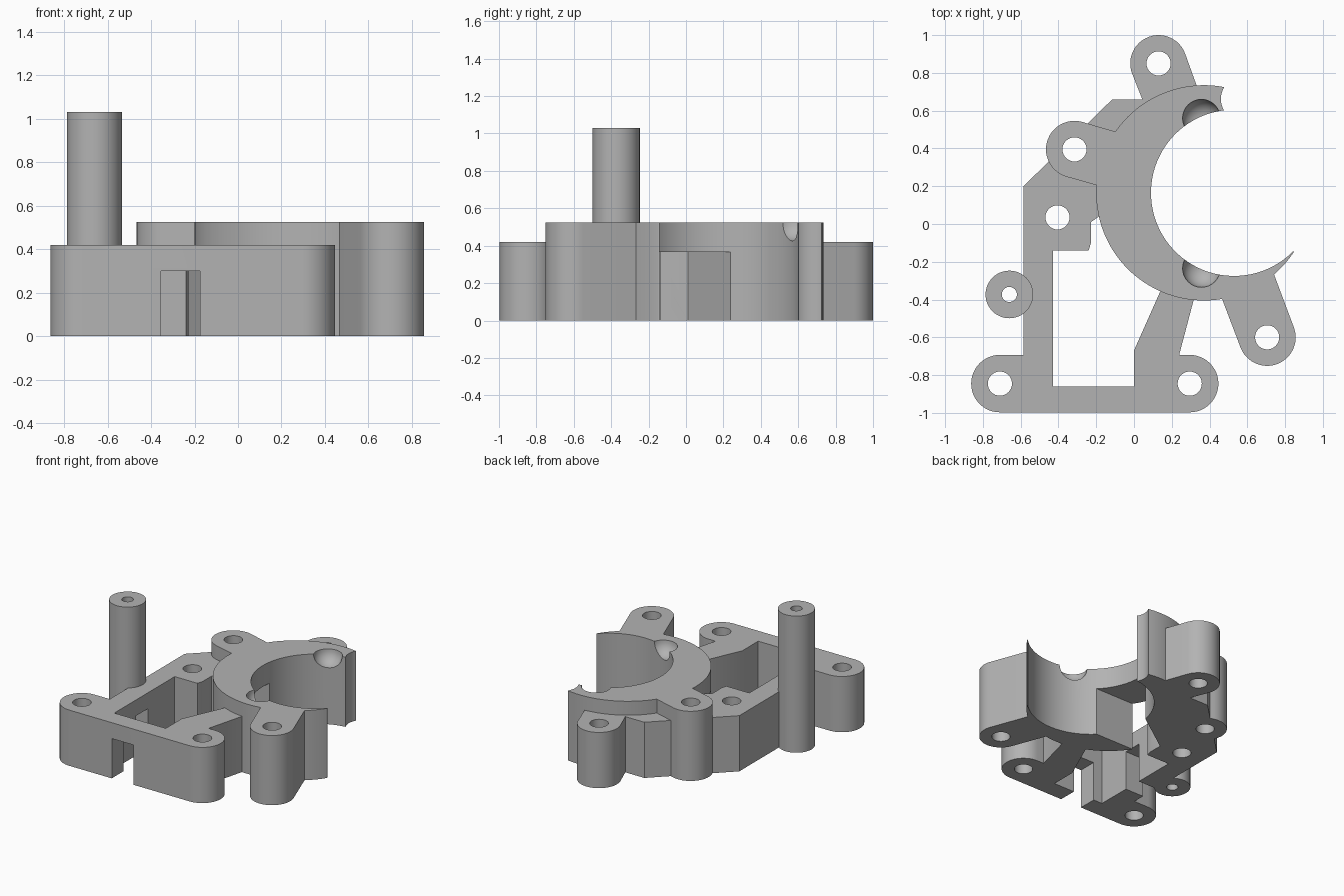
import bpy, bmesh
from math import cos, sin, radians
from mathutils import Matrix

cube = bpy.data.objects.get("Cube")
if cube:
    bpy.data.objects.remove(cube, do_unlink=True)

grey = bpy.data.materials.new("plain grey")
grey.use_nodes = True
grey.diffuse_color = (0.45, 0.45, 0.45, 1)
grey.node_tree.nodes["Principled BSDF"].inputs["Base Color"].default_value = grey.diffuse_color

LOW, HIGH = 0.42, 0.525


def arc(c, r, a0, a1, n=24):
    steps = [radians(a0 + (a1 - a0) * i / n) for i in range(n + 1)]
    return [(c[0] + r * cos(a), c[1] + r * sin(a)) for a in steps]


def circle(c, r, n=48):
    return arc(c, r, 0, 360, n)[:-1]


def rect(x0, x1, y0, y1):
    return [(x0, y0), (x1, y0), (x1, y1), (x0, y1)]


def link(name, bm):
    bmesh.ops.recalc_face_normals(bm, faces=bm.faces)
    mesh = bpy.data.meshes.new(name)
    bm.to_mesh(mesh)
    bm.free()
    mesh.materials.append(grey)
    ob = bpy.data.objects.new(name, mesh)
    bpy.context.collection.objects.link(ob)
    return ob


def prism(name, outline, z0, z1):
    bm = bmesh.new()
    face = bm.faces.new([bm.verts.new((x, y, z0)) for x, y in outline])
    top = bmesh.ops.extrude_face_region(bm, geom=[face])["geom"]
    verts = [v for v in top if isinstance(v, bmesh.types.BMVert)]
    bmesh.ops.translate(bm, verts=verts, vec=(0, 0, z1 - z0))
    return link(name, bm)


def ball(name, centre, r):
    bm = bmesh.new()
    bmesh.ops.create_uvsphere(bm, u_segments=32, v_segments=16, radius=r,
                              matrix=Matrix.Translation(centre))
    return link(name, bm)


def combine(body, other, operation):
    """Apply a boolean and discard the second solid."""
    mod = body.modifiers.new("boolean", 'BOOLEAN')
    mod.operation, mod.solver, mod.object = operation, 'EXACT', other
    graph = bpy.context.evaluated_depsgraph_get()
    result = bpy.data.meshes.new_from_object(body.evaluated_get(graph))
    body.modifiers.clear()
    body.data = result
    bpy.data.objects.remove(other, do_unlink=True)


def add(body, outline, top):
    combine(body, prism("piece", outline, 0, top), 'UNION')


def cut(body, outline, z0=-0.1, z1=1.2):
    combine(body, prism("cutter", outline, z0, z1), 'DIFFERENCE')


# Front bar with rounded ends
left_foot, right_foot = (-0.71, -0.845), (0.295, -0.845)
body = prism("bracket_body",
             arc(left_foot, 0.152, 90, 270) + arc(right_foot, 0.152, -90, 90), 0, LOW)
cut(body, rect(-0.43, 0, -0.86, -0.14))

# Left wall, inner block and angled back plate
add(body, [(-0.585, -0.9), (-0.43, -0.9), (-0.43, -0.14), (-0.24, -0.14),
           (-0.228, -0.1), (-0.228, 0.01), (0, 0.17), (0.1, 0.5), (0.1, 0.66),
           (-0.115, 0.66), (-0.585, 0.2)], LOW)

# Slanted arm from the right foot to the ring
add(body, [(0, -0.9), (0.24, -0.9), (0.24, -0.69), (0.34, -0.31),
           (0.16, -0.31), (0, -0.67)], LOW)

# Back lug, left lug and front right leg, each flaring into the ring
back_lug, left_lug, leg = (0.13, 0.85), (-0.315, 0.395), (0.705, -0.6)
add(body, arc(back_lug, 0.15, 20, 200) + [(0.06, 0.62), (0.365, 0.64)], LOW)
add(body, circle((0.37, 0.165), 0.57, 128), HIGH)
add(body, arc(left_lug, 0.151, 75, 255) + [(0, 0.15), (0, 0.46)], HIGH)
add(body, arc(leg, 0.151, 200, 380) + [(0.735, -0.25), (0.46, -0.38)], HIGH)

# Off-centre bore leaving a crescent, trimmed at both ends
cut(body, circle((0.53, 0.165), 0.44, 128))
cut(body, rect(0.478, 1.1, 0.1, 0.9))
cut(body, circle((0.58, 0.662), 0.12))
cut(body, rect(0.845, 1.1, -0.3, 0.2))

# Ball pockets in the rim
for y in (0.56, -0.235):
    combine(body, ball("pocket", (0.357, y, HIGH), 0.1), 'DIFFERENCE')

# Channel under the ring, front notch and side slot
cut(body, [(-0.228, -0.145), (0.4, -0.145), (0.4, 0.24), (0.1, 0.24),
           (-0.228, 0.01)], -0.1, 0.365)
cut(body, rect(-0.355, -0.175, -1.1, -0.8), -0.1, 0.3)
cut(body, rect(-0.6, -0.4, -0.6, -0.46), -0.1, 0.3)

# Screw holes
for centre in (left_foot, right_foot, back_lug, left_lug, leg, (-0.405, 0.035)):
    cut(body, circle(centre, 0.064, 32))

# Tall standoff post
post = prism("standoff_post", circle((-0.66, -0.373), 0.126), 0, 1.03)
cut(post, circle((-0.66, -0.373), 0.04, 32))

for ob in (body, post):
    bpy.ops.object.select_all(action='DESELECT')
    ob.select_set(True)
    bpy.context.view_layer.objects.active = ob
    bpy.ops.object.shade_smooth_by_angle(angle=radians(25))
